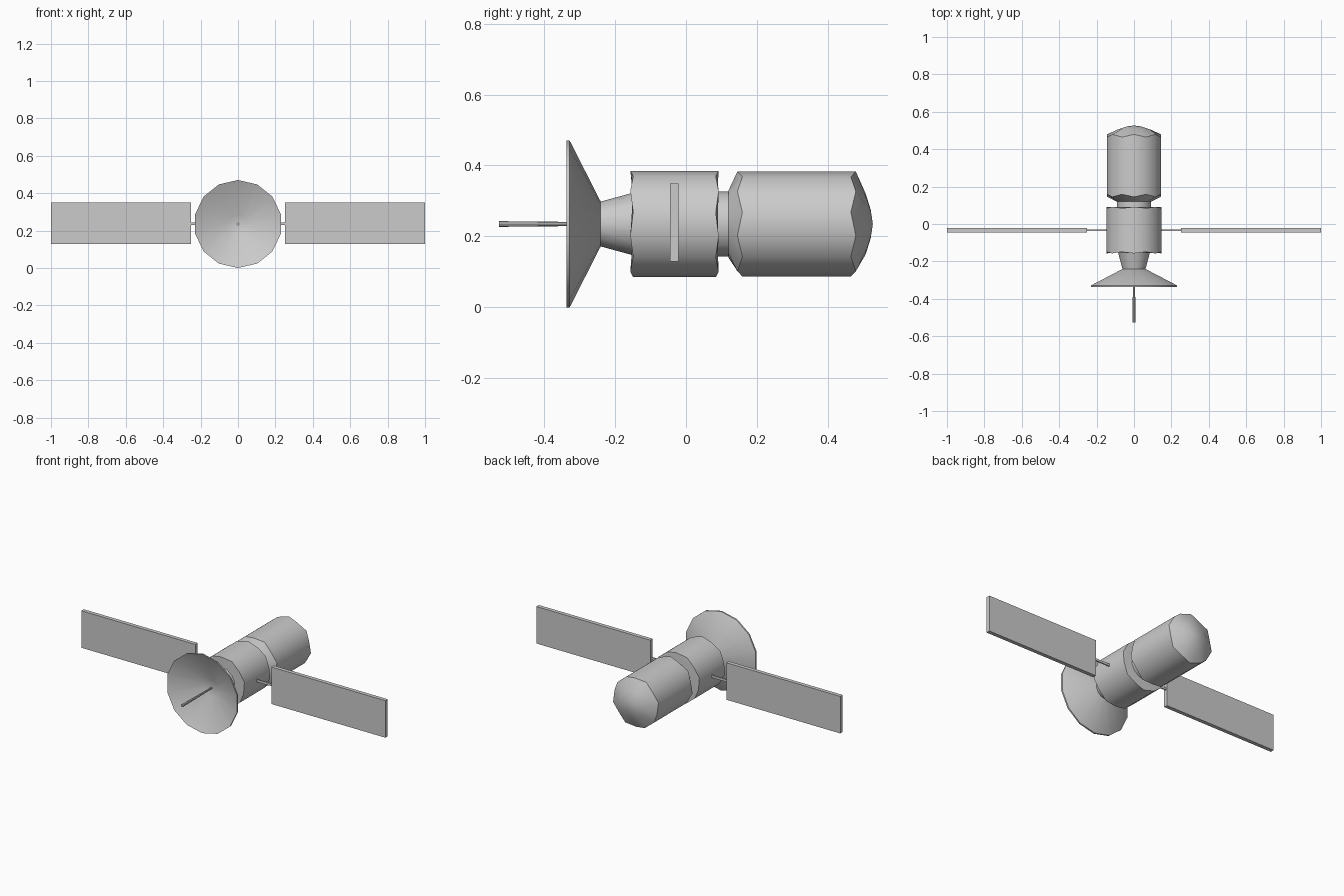
import bpy, bmesh, math
from mathutils import Vector

if "Cube" in bpy.data.objects:
    bpy.data.objects.remove(bpy.data.objects["Cube"], do_unlink=True)

AXIS_Z = 0.235
SIDES = 14

grey = bpy.data.materials.new("plain grey")
grey.use_nodes = True
colour = (0.6, 0.6, 0.6, 1)
grey.diffuse_color = colour
grey.node_tree.nodes["Principled BSDF"].inputs["Base Color"].default_value = colour


def finish(name, bm, smooth=True):
    bmesh.ops.recalc_face_normals(bm, faces=bm.faces)
    mesh = bpy.data.meshes.new(name)
    bm.to_mesh(mesh)
    bm.free()
    mesh.materials.append(grey)
    obj = bpy.data.objects.new(name, mesh)
    bpy.context.collection.objects.link(obj)
    if smooth:
        bpy.ops.object.select_all(action="DESELECT")
        obj.select_set(True)
        bpy.context.view_layer.objects.active = obj
        bpy.ops.object.shade_smooth_by_angle(angle=math.radians(28))
    return obj


def turned(name, profile, sides=SIDES):
    """Revolve (y, radius, scallop) stations about the long axis.
    The scallop shifts every other corner back or forth."""
    bm = bmesh.new()
    rings = []
    for y, radius, scallop in profile:
        if radius == 0:
            rings.append([bm.verts.new((0, y, AXIS_Z))] * sides)
            continue
        ring = []
        for i in range(sides):
            a = math.tau * i / sides
            shift = scallop if i % 2 == 0 else -scallop
            ring.append(bm.verts.new((radius * math.sin(a), y + shift,
                                      AXIS_Z + radius * math.cos(a))))
        rings.append(ring)
    for r, s in zip(rings, rings[1:]):
        for i in range(sides):
            j = (i + 1) % sides
            corners = list(dict.fromkeys((r[i], r[j], s[j], s[i])))
            bm.faces.new(corners)
    for ring in (rings[0], rings[-1]):
        if len(set(ring)) > 2:
            bm.faces.new(ring)
    return finish(name, bm)


def box(name, centre, size):
    bm = bmesh.new()
    bmesh.ops.create_cube(bm, size=1)
    for v in bm.verts:
        v.co = Vector(centre) + v.co * Vector(size)
    return finish(name, bm, smooth=False)


# Pressure hulls with scalloped shoulders
turned("rear_hull", [(0.12, 0.095, 0), (0.152, 0.148, -0.007),
                     (0.472, 0.148, 0.007), (0.507, 0.085, 0),
                     (0.521, 0.04, 0), (0.527, 0, 0)])
turned("front_hull", [(-0.153, 0.125, 0), (-0.153, 0.15, -0.004),
                      (0.088, 0.15, 0.004), (0.09, 0.125, 0)])

# Connecting neck and tapered nose
turned("neck", [(0.08, 0.092, 0), (0.13, 0.092, 0)])
turned("nose", [(-0.245, 0.062, 0), (-0.15, 0.088, 0)])

# Hollow dish with a thin rim
turned("dish", [(-0.24, 0.062, 0), (-0.328, 0.235, 0), (-0.337, 0.235, 0),
                (-0.334, 0.228, 0), (-0.25, 0.05, 0), (-0.248, 0, 0)])
turned("antenna", [(-0.527, 0.008, 0), (-0.42, 0.007, 0),
                   (-0.24, 0.005, 0)], sides=8)

# Solar wings on thin struts
for side, sign in (("left", 1), ("right", -1)):
    box(side + "_solar_panel", (sign * 0.625, -0.033, 0.239), (0.75, 0.023, 0.22))
    box(side + "_panel_strut", (sign * 0.19, -0.033, 0.237), (0.13, 0.007, 0.014))
